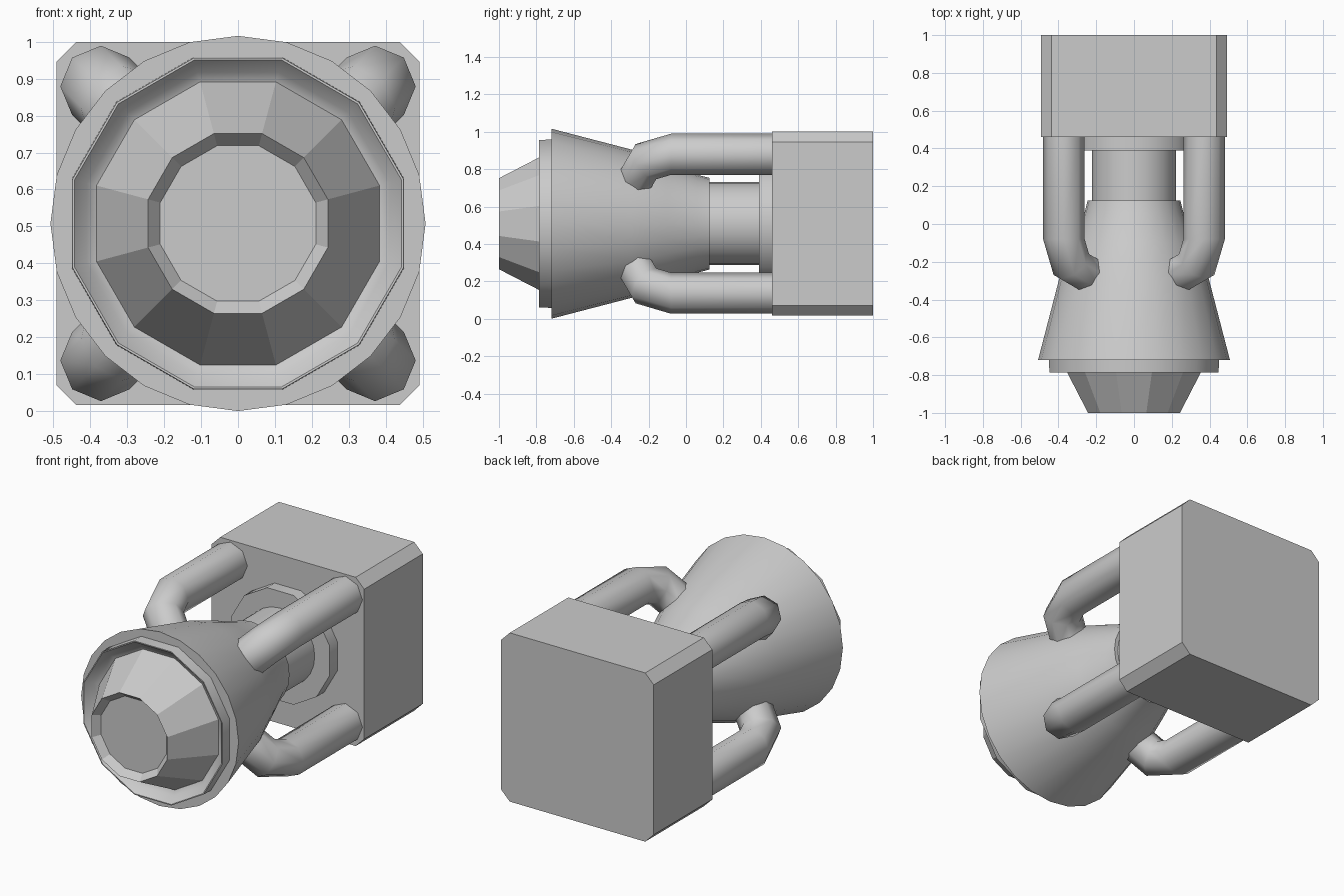
import bpy, bmesh, math
from mathutils import Vector

old = bpy.data.objects.get("Cube")
if old:
    bpy.data.objects.remove(old, do_unlink=True)

CZ = 0.508  # height of the long axis

grey = bpy.data.materials.new("plain grey")
grey.use_nodes = True
colour = (0.6, 0.6, 0.6, 1)
grey.diffuse_color = colour
grey.node_tree.nodes["Principled BSDF"].inputs["Base Color"].default_value = colour


def loft(name, rings, smooth_angle=None):
    """Skin equal-sized rings of points and cap both ends."""
    bm = bmesh.new()
    loops = [[bm.verts.new(p) for p in ring] for ring in rings]
    n = len(loops[0])
    for a, b in zip(loops, loops[1:]):
        for i in range(n):
            j = (i + 1) % n
            bm.faces.new((a[i], a[j], b[j], b[i]))
    bm.faces.new(loops[0])
    bm.faces.new(loops[-1])
    bmesh.ops.recalc_face_normals(bm, faces=bm.faces)
    mesh = bpy.data.meshes.new(name)
    bm.to_mesh(mesh)
    bm.free()
    mesh.materials.append(grey)
    obj = bpy.data.objects.new(name, mesh)
    bpy.context.collection.objects.link(obj)
    if smooth_angle:
        bpy.ops.object.select_all(action='DESELECT')
        obj.select_set(True)
        bpy.context.view_layer.objects.active = obj
        bpy.ops.object.shade_smooth_by_angle(angle=math.radians(smooth_angle))
    return obj


def lathe(name, profile, sides, phase=0.0, smooth_angle=None):
    """Turn (y, radius) pairs about the long axis."""
    rings = []
    for y, r in profile:
        angles = [math.tau * (i + phase) / sides for i in range(sides)]
        rings.append([(r * math.cos(a), y, CZ + r * math.sin(a)) for a in angles])
    return loft(name, rings, smooth_angle)


# Rear block with chamfered long edges
h, c = 0.492, 0.055
corner = [(h, h - c), (h - c, h)]
outline = corner + [(-x, z) for x, z in reversed(corner)]
outline += [(-x, -z) for x, z in outline]
loft("rear_block", [[(x, y, CZ + z) for x, z in outline] for y in (0.46, 1.0)])

# Neck and its mounting flange
lathe("mounting_flange", [(0.39, 0.33), (0.47, 0.33)], 12, 0.5, 35)
lathe("neck", [(0.05, 0.222), (0.42, 0.222)], 24, 0, 35)

# Flared body
lathe("flared_body", [(0.125, 0.245), (0.06, 0.262), (-0.1, 0.325),
                      (-0.29, 0.396), (-0.72, CZ)], 24, 0, 35)

# Twelve-sided rim with a sloped inner wall
lathe("front_rim", [(-0.7, 0.466), (-0.785, 0.464), (-0.785, 0.458),
                    (-0.745, 0.424), (-0.725, 0.39)], 12, 0.5, 35)

# Faceted nose with a shallow dished end
lathe("faceted_nose", [(-0.71, 0.407), (-1.0, 0.252), (-0.96, 0.218)], 12, 0.5)

# Four bent pipes from the block into the flared body
start, bend = 0.525, 0.19
path = [(start, 0.47)]
for k in range(3):
    a = k * math.pi / 4
    path.append((start - bend * (1 - math.cos(a)), -0.08 - bend * math.sin(a)))
path.append((0.28, -0.27))

for vert, sz in (("upper", 1), ("lower", -1)):
    for side, sx in (("left", 1), ("right", -1)):
        out = Vector((sx, 0, sz)).normalized()
        along = Vector((0, 1, 0))
        across = out.cross(along)
        rings = []
        for k, (r, y) in enumerate(path):
            turn = min(max(k - 1, 0), 2) * math.pi / 4
            normal = out * math.cos(turn) - along * math.sin(turn)
            centre = out * r + along * y + Vector((0, 0, CZ))
            rings.append([centre + 0.11 * (normal * math.cos(t) + across * math.sin(t))
                          for t in (i * math.tau / 8 for i in range(8))])
        loft(f"{vert}_{side}_pipe", rings, 50)
